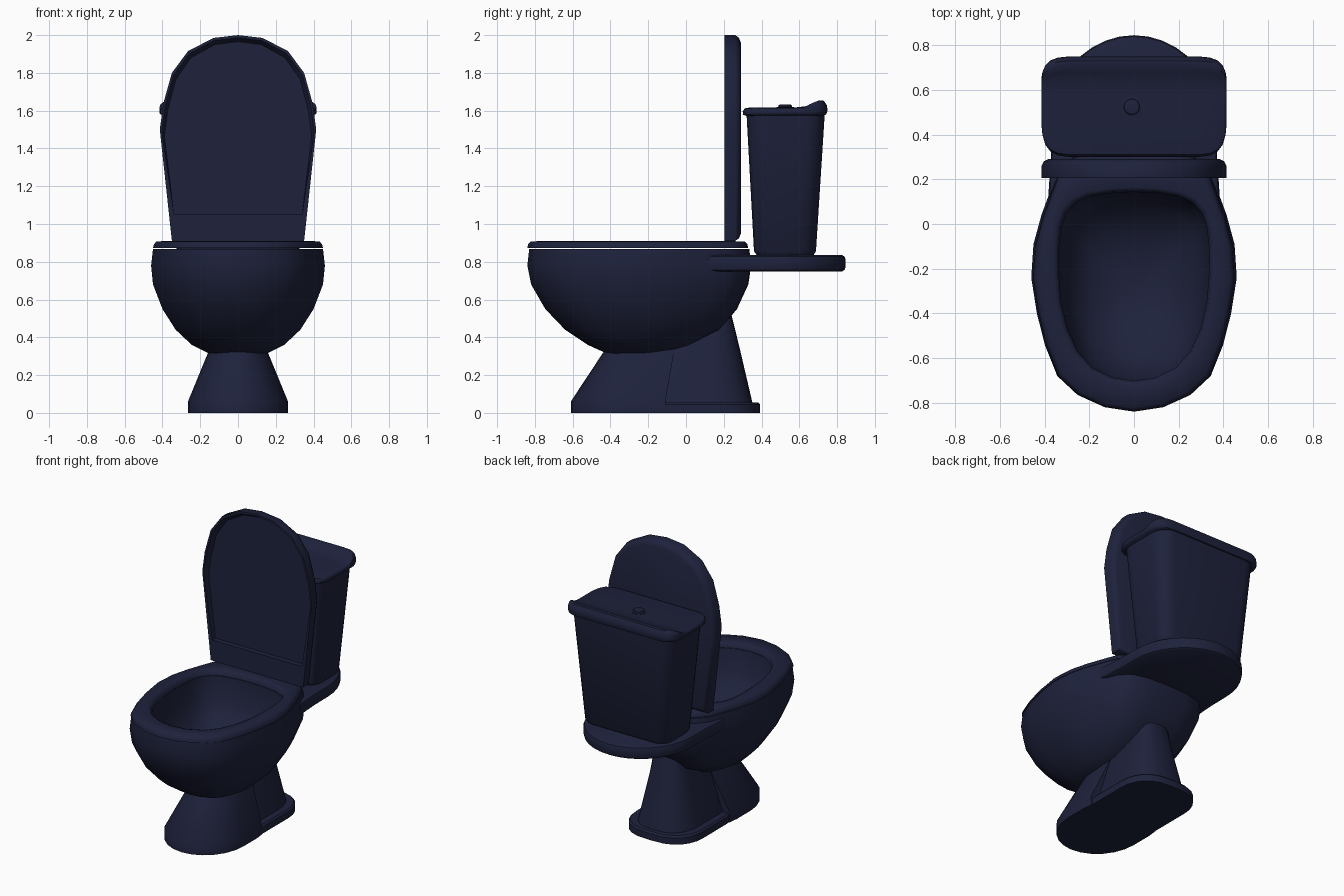
import bpy, bmesh, math

if "Cube" in bpy.data.objects:
    bpy.data.objects.remove(bpy.data.objects["Cube"])

navy = bpy.data.materials.new("dark_navy")
navy.diffuse_color = (0.013, 0.016, 0.045, 1)
navy.use_nodes = True
navy.node_tree.nodes["Principled BSDF"].inputs["Base Color"].default_value = navy.diffuse_color


def loft(name, rings, caps=True, closed=False, angle=35):
    """Skin a list of equal-length point rings."""
    bm = bmesh.new()
    vs = [[bm.verts.new(p) for p in r] for r in rings]
    n = len(vs[0])
    pairs = list(zip(vs, vs[1:])) + ([(vs[-1], vs[0])] if closed else [])
    for a, b in pairs:
        for i in range(n):
            j = (i + 1) % n
            bm.faces.new((a[i], a[j], b[j], b[i]))
    if caps and not closed:
        bm.faces.new(vs[0][::-1])
        bm.faces.new(vs[-1])
    bmesh.ops.recalc_face_normals(bm, faces=bm.faces)
    me = bpy.data.meshes.new(name)
    bm.to_mesh(me)
    bm.free()
    ob = bpy.data.objects.new(name, me)
    bpy.context.collection.objects.link(ob)
    me.materials.append(navy)
    bpy.ops.object.select_all(action='DESELECT')
    ob.select_set(True)
    bpy.context.view_layer.objects.active = ob
    bpy.ops.object.shade_smooth_by_angle(angle=math.radians(angle))
    return ob


def sym(half):
    """Mirror a half outline (x >= 0) into a full closed loop."""
    return half + [(-x, y) for x, y in reversed(half) if x > 1e-6]


def fit(outline, hx, y0, y1, z):
    """Scale an outline to half-width hx and y range, at height z."""
    mx = max(p[0] for p in outline)
    a, b = min(p[1] for p in outline), max(p[1] for p in outline)
    return [(x / mx * hx, y0 + (y - a) / (b - a) * (y1 - y0), z) for x, y in outline]


def rounded(hx, y0, y1, z, r, seg=5):
    """Rounded rectangle ring."""
    pts = []
    for cx, cy, a0 in ((hx - r, y1 - r, 0), (r - hx, y1 - r, 90),
                       (r - hx, y0 + r, 180), (hx - r, y0 + r, 270)):
        for k in range(seg + 1):
            a = math.radians(a0 + 90 * k / seg)
            pts.append((cx + r * math.cos(a), cy + r * math.sin(a), z))
    return pts


# Plans shared by bowl and seat: egg-shaped outside, rounder opening
egg = sym([(0, -.84), (.13, -.82), (.25, -.765), (.34, -.68), (.395, -.54), (.43, -.4),
           (.455, -.24), (.445, -.09), (.41, .04), (.37, .15), (.335, .24), (.27, .31),
           (.15, .34), (0, .345)])
hole = sym([(0, -.705), (.1, -.69), (.19, -.645), (.255, -.57), (.30, -.47), (.328, -.35),
            (.338, -.22), (.337, -.1), (.328, -.01), (.305, .05), (.26, .098), (.2, .125),
            (.1, .141), (0, .145)])

# Bowl: outside from the bottom up, then down the inside
outside = [(.155, -.42, -.08, .315), (.245, -.52, .03, .36), (.33, -.64, .18, .44),
           (.40, -.745, .27, .55), (.45, -.82, .33, .68), (.46, -.84, .345, .78),
           (.45, -.83, .335, .868)]
inside = [(.338, -.705, .145, .868), (.325, -.68, .135, .72),
          (.275, -.59, .07, .60), (.19, -.46, -.05, .52), (.08, -.34, -.18, .485)]
loft("bowl", [fit(egg, *s) for s in outside] + [fit(hole, *s) for s in inside], angle=45)

# Seat ring
seat_out = [(.45, -.84, .33, .872), (.445, -.836, .325, .892), (.432, -.822, .312, .908)]
seat_in = [(.36, -.73, .165, .91), (.343, -.71, .15, .903), (.336, -.702, .143, .872)]
loft("seat", [fit(egg, *s) for s in seat_out] + [fit(hole, *s) for s in seat_in],
     closed=True, angle=60)

# Raised lid: rounded back, thin rim and recessed front panel
lid = sym([(0, 2.0), (.13, 1.985), (.265, 1.915), (.35, 1.80), (.395, 1.64),
           (.414, 1.5), (.35, .91)])


def lid_ring(outline, y, s=1):
    return [(x * s, y, 1.45 + (z - 1.45) * s) for x, z in outline]


def panel(s, drop):
    return [(x * s, z - drop) if z > 1 else (x * .97, 1.05) for x, z in lid]


loft("lid", [lid_ring(lid, .29, .93), lid_ring(lid, .28, .975), lid_ring(lid, .26),
             lid_ring(lid, .205), lid_ring(panel(.975, .014), .205),
             lid_ring(panel(.94, .035), .24)], angle=50)

# Shelf behind the bowl that carries the tank; its front is hollowed around the bowl
arc = [(.37 * math.cos(math.radians(a)), .45 + .395 * math.sin(math.radians(a)))
       for a in range(0, 81, 10)] + [(0, .845)]
shelf = sym([(0, .25), (.22, .23), (.33, .14), (.365, .11), (.384, .12), (.38, .18),
             (.372, .3)] + arc)
loft("tank_shelf", [fit(shelf, .384 - d, .11 + d, .845 - d, z) for d, z in
                    ((.02, .748), (.005, .757), (0, .775), (0, .812), (.006, .828), (.02, .836))])

# Tapered tank
loft("tank", [rounded(.31, .375, .675, .835, .08), rounded(.325, .36, .688, .855, .09),
              rounded(.385, .32, .735, 1.59, .1)])

# Tank lid: side profile swept across x, narrowed towards both ends
profile = [(.32, 1.572), (.303, 1.578), (.30, 1.595), (.31, 1.612), (.34, 1.617), (.58, 1.617),
           (.64, 1.624), (.68, 1.64), (.71, 1.655), (.73, 1.652), (.745, 1.63),
           (.75, 1.60), (.742, 1.58), (.72, 1.572)]
ends = [(.415, .45, .65, .4), (.41, .40, .68, .65), (.397, .355, .71, .82),
        (.375, .325, .732, .93), (.34, .307, .745, 1), (.29, .30, .75, 1)]
stations = [(-x, a, b, s) for x, a, b, s in ends] + ends[::-1]
loft("tank_lid", [[(x, a + (y - .30) / .45 * (b - a), 1.595 + (z - 1.595) * s)
                   for y, z in profile] for x, a, b, s in stations], angle=45)


# Flush button with a thin collar
def disc(r, z):
    return [(-.01 + r * math.cos(t * math.tau / 20), .525 + r * math.sin(t * math.tau / 20), z)
            for t in range(20)]


loft("flush_button", [disc(.046, 1.60), disc(.046, 1.619), disc(.036, 1.621),
                      disc(.034, 1.63), disc(.028, 1.632)])

# Pedestal: flared front cone with a flat back
cone = sym([(math.sin(math.radians(a)), -math.cos(math.radians(a))) for a in range(0, 91, 15)]
           + [(1, .5), (.97, .75)])
loft("pedestal_front", [fit(cone, .265, -.61, -.10, 0), fit(cone, .265, -.61, -.11, .06),
                        fit(cone, .15, -.425, -.06, .34)])

# Pedestal: narrower rear column and its foot flange
column = sym([(.92, -1), (1, -.6), (1, .3)]
             + [(math.cos(math.radians(a)) ** .7, .3 + .7 * math.sin(math.radians(a)))
                for a in range(15, 90, 15)] + [(0, 1)])
loft("pedestal_column", [fit(column, .205, -.22, .355, .04), fit(column, .14, -.12, .28, .36),
                         fit(column, .10, .1, .238, .53)])
loft("foot_flange", [fit(column, .255, -.2, .392, 0), fit(column, .255, -.2, .392, .045),
                     fit(column, .245, -.19, .382, .056)])
